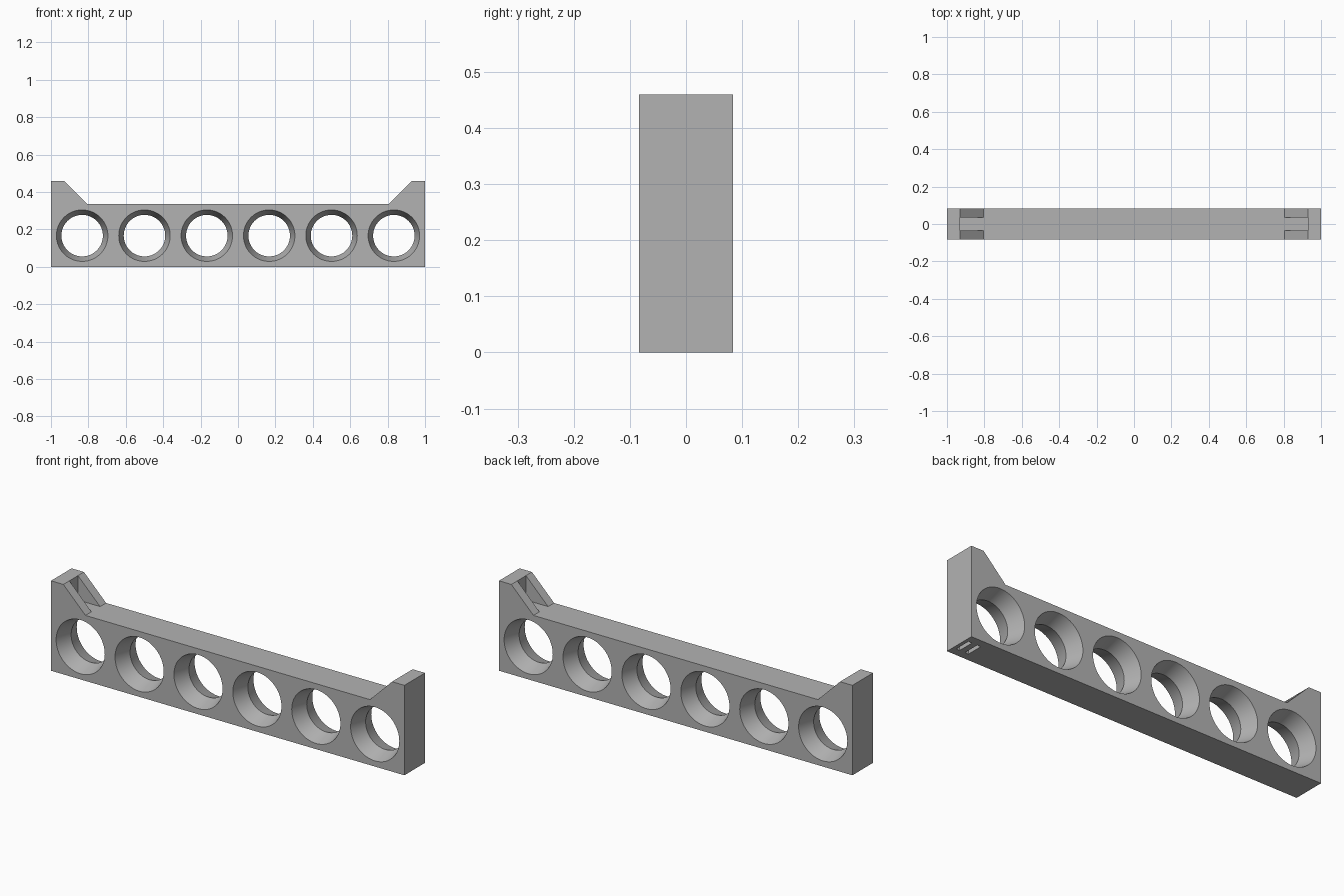
import bpy
import bmesh
from math import radians
from mathutils import Matrix, Vector

cube = bpy.data.objects.get("Cube")
if cube:
    bpy.data.objects.remove(cube, do_unlink=True)

HALF_Y = 1 / 12
PITCH = 1 / 3
DECK, TOP = 0.335, 0.46
RAMP_OUT, RAMP_IN = 0.93, 0.805

grey = bpy.data.materials.new("plain grey")
grey.use_nodes = True
colour = (0.45, 0.45, 0.45, 1)
grey.diffuse_color = colour
grey.node_tree.nodes["Principled BSDF"].inputs["Base Color"].default_value = colour


def make_object(name, bm):
    bmesh.ops.recalc_face_normals(bm, faces=bm.faces)
    mesh = bpy.data.meshes.new(name)
    bm.to_mesh(mesh)
    bm.free()
    mesh.materials.append(grey)
    obj = bpy.data.objects.new(name, mesh)
    bpy.context.collection.objects.link(obj)
    return obj


def add_box(bm, low, high):
    low, high = Vector(low), Vector(high)
    matrix = Matrix.Translation((low + high) / 2) @ Matrix.Diagonal((*(high - low), 1))
    bmesh.ops.create_cube(bm, size=1, matrix=matrix)


def add_flared_hole(bm, x, z):
    # Hourglass that is narrowest halfway through the beam
    reach = 0.1
    rings = []
    for y, radius in ((-reach, 0.143), (0, 0.111), (reach, 0.143)):
        matrix = Matrix.Translation((x, y, z)) @ Matrix.Rotation(radians(90), 4, "X")
        rings.append(bmesh.ops.create_circle(bm, segments=64, radius=radius, matrix=matrix)["verts"])
    for a, b in zip(rings, rings[1:]):
        for i in range(len(a)):
            j = (i + 1) % len(a)
            bm.faces.new((a[i], a[j], b[j], b[i]))
    bm.faces.new(rings[0])
    bm.faces.new(rings[-1])


# Beam with raised, ramped ends
half = [(1, 0), (1, TOP), (RAMP_OUT, TOP), (RAMP_IN, DECK)]
outline = half + [(-x, z) for x, z in reversed(half)]
bm = bmesh.new()
front = bm.faces.new([bm.verts.new((x, -HALF_Y, z)) for x, z in outline])
side = bmesh.ops.extrude_face_region(bm, geom=[front])
moved = [g for g in side["geom"] if isinstance(g, bmesh.types.BMVert)]
bmesh.ops.translate(bm, verts=moved, vec=(0, 2 * HALF_Y, 0))
beam = make_object("beam", bm)

# Row of flared round holes
bm = bmesh.new()
for i in range(6):
    add_flared_hole(bm, (i - 2.5) * PITCH, PITCH / 2)
holes = make_object("hole_cutter", bm)

# Channels through the ramps, and two slits under one end
bm = bmesh.new()
for s in (-1, 1):
    a, b = sorted((s * RAMP_OUT, s * 0.78))
    add_box(bm, (a, -0.035, DECK), (b, 0.035, 0.6))
for x in (0.922, 0.972):
    add_box(bm, (x - 0.01, -0.042, -0.05), (x + 0.01, 0.042, 0.025))
slots = make_object("slot_cutter", bm)

bpy.ops.object.select_all(action="DESELECT")
bpy.context.view_layer.objects.active = beam
beam.select_set(True)
for cutter in (holes, slots):
    cutter.hide_render = True
    cut = beam.modifiers.new("cut", "BOOLEAN")
    cut.object = cutter
    cut.operation = "DIFFERENCE"
    cut.solver = "EXACT"
    bpy.ops.object.modifier_apply(modifier=cut.name)
    bpy.data.objects.remove(cutter, do_unlink=True)

bpy.ops.object.shade_smooth_by_angle(angle=radians(25))
